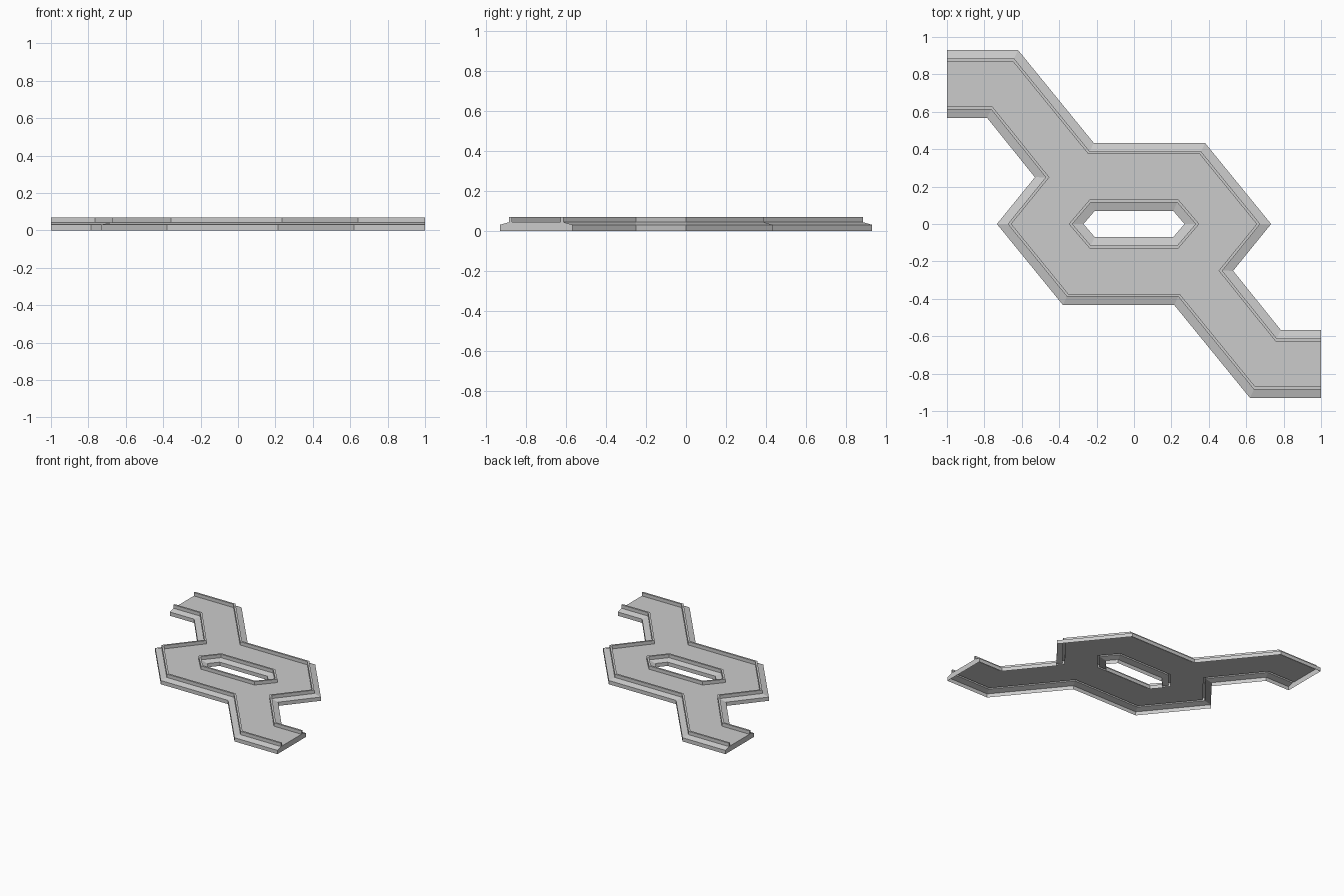
import bpy, bmesh
from mathutils import Vector

if "Cube" in bpy.data.objects:
    bpy.data.objects.remove(bpy.data.objects["Cube"])

grey = bpy.data.materials.new("light_grey")
grey.use_nodes = True
colour = (0.6, 0.6, 0.6, 1)
grey.diffuse_color = colour
grey.node_tree.nodes["Principled BSDF"].inputs["Base Color"].default_value = colour

# Plan of one long side and of the central opening; the deck lies to the right of each path
side = [(-1, .93), (-.62, .93), (-.215, .433), (.38, .433), (.733, 0),
        (.53, -.25), (.785, -.567), (1, -.567)]
half_hole = [(.27, 0), (.21, .07), (-.21, .07)]
hole = half_hole + [(-x, -y) for x, y in half_hole]
sides = [side, [(-x, -y) for x, y in side]]

# Edge section as (inset, height): skirt, sloping shoulder, raised kerb, deck
section = [(0, 0), (0, .03), (.045, .043), (.045, .07), (.06, .07), (.06, .043)]


def inset(path, dist, closed):
    """Offset a path to its right with mitred corners."""
    pts = [Vector(p) for p in path]
    n = len(pts)
    count = n if closed else n - 1
    dirs = [(pts[(i + 1) % n] - pts[i]).normalized() for i in range(count)]
    normals = [Vector((d.y, -d.x)) for d in dirs]
    out = []
    for i, p in enumerate(pts):
        a = normals[i - 1] if closed or i else normals[0]
        b = normals[i] if i < count else normals[-1]
        out.append(p + (a + b) * dist / (1 + a.dot(b)))
    return out


def level(path, step, closed=False):
    return [(p.x, p.y, step[1]) for p in inset(path, step[0], closed)]


def finish(name, bm):
    mesh = bpy.data.meshes.new(name)
    bm.to_mesh(mesh)
    bm.free()
    mesh.materials.append(grey)
    obj = bpy.data.objects.new(name, mesh)
    bpy.context.collection.objects.link(obj)


def sweep(name, path, steps, closed=False):
    """Skin a piece of the edge section along a path."""
    bm = bmesh.new()
    rows = [[bm.verts.new(c) for c in level(path, s, closed)] for s in steps]
    n = len(path)
    for outer, inner in zip(rows, rows[1:]):
        for k in range(n if closed else n - 1):
            j = (k + 1) % n
            bm.faces.new((outer[k], inner[k], inner[j], outer[j]))
    finish(name, bm)


# Skirts and kerbs around the outside and the opening
for label, path, closed in (("back", sides[0], False), ("front", sides[1], False),
                            ("opening", hole, True)):
    sweep(label + "_skirt", path, section[:3], closed)
    sweep(label + "_kerb", path, section[2:], closed)

# Flat deck with the opening left out
bm = bmesh.new()
outline = level(sides[0], section[-1]) + level(sides[1], section[-1])
for loop in (outline, level(hole, section[-1], True)):
    verts = [bm.verts.new(c) for c in loop]
    for i, v in enumerate(verts):
        bm.edges.new((verts[i - 1], v))
bmesh.ops.triangle_fill(bm, edges=bm.edges[:], use_beauty=True, normal=(0, 0, 1))
for f in bm.faces:
    f.normal_update()
    if f.normal.z < 0:
        f.normal_flip()
bmesh.ops.dissolve_limit(bm, angle_limit=.01, verts=bm.verts[:], edges=bm.edges[:])
finish("deck", bm)

# End caps closing both open ends of the section
for name, a, b in (("right_facing_end", sides[0], sides[1]),
                   ("left_facing_end", sides[1], sides[0])):
    bm = bmesh.new()
    coords = [level(a, s)[-1] for s in section] + [level(b, s)[0] for s in reversed(section)]
    bm.faces.new([bm.verts.new(c) for c in coords])
    finish(name, bm)
